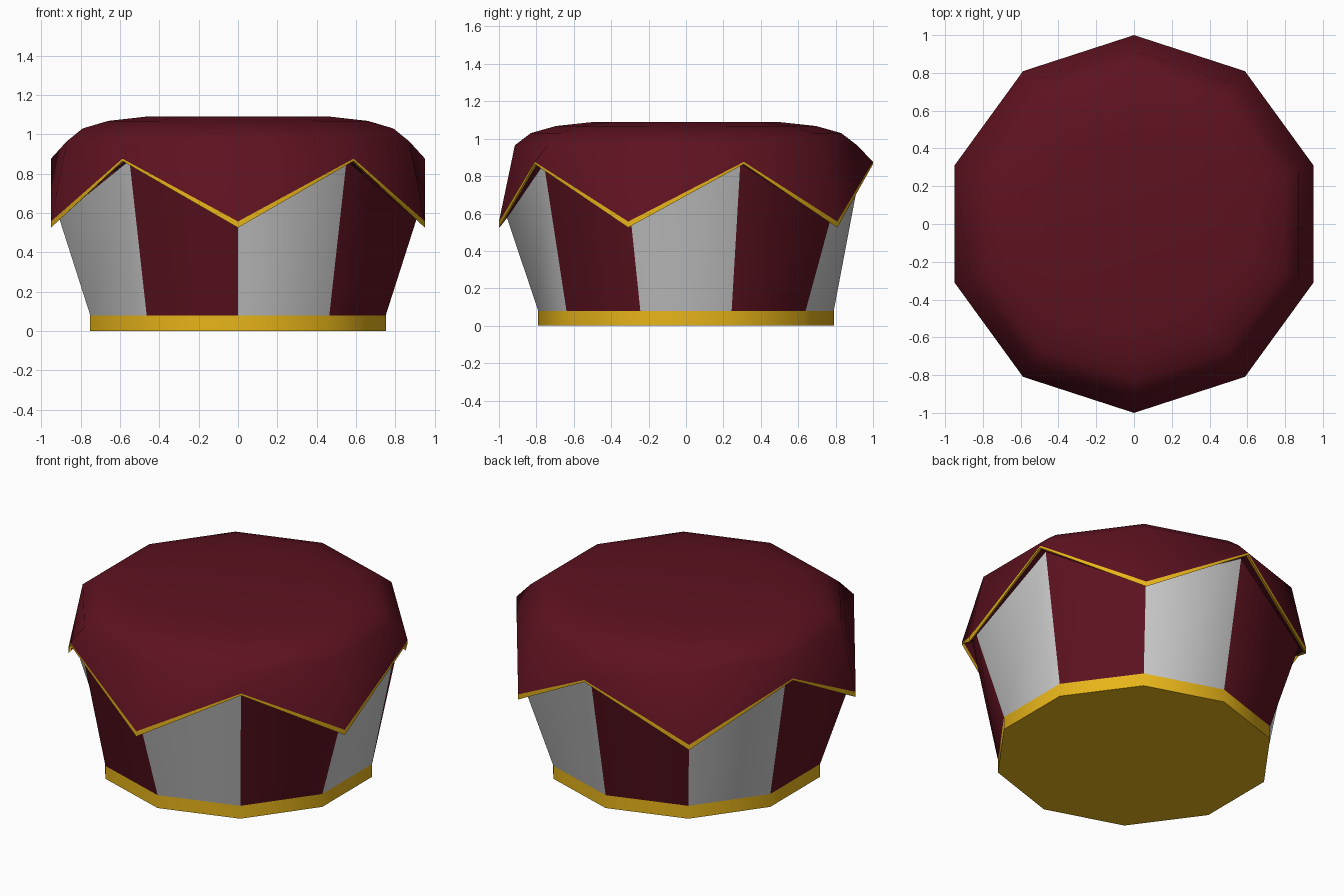
import bpy, bmesh
from math import radians, cos, sin

if "Cube" in bpy.data.objects:
    bpy.data.objects.remove(bpy.data.objects["Cube"])

SIDES = 10


def material(name, rgb):
    m = bpy.data.materials.new(name)
    m.diffuse_color = (*rgb, 1)
    m.use_nodes = True
    m.node_tree.nodes["Principled BSDF"].inputs["Base Color"].default_value = m.diffuse_color
    return m


RED = material("dark_red", (0.11, 0.006, 0.014))
GOLD = material("gold", (0.80, 0.46, 0.01))
GREY = material("light_grey", (0.55, 0.55, 0.55))


def ringed(name, rings, mats, cap_bottom=False, cap_top=False, stripes=False):
    """Skin ten-sided rings; each ring is (r, z) for even corners, (r, z) for odd ones."""
    bm = bmesh.new()
    loops = []
    for ring in rings:
        loop = []
        for k in range(SIDES):
            r, z = ring[k % 2]
            a = radians(-90 + 36 * k)
            loop.append(bm.verts.new((r * cos(a), r * sin(a), z)))
        loops.append(loop)
    for lo, hi in zip(loops, loops[1:]):
        for k in range(SIDES):
            n = (k + 1) % SIDES
            f = bm.faces.new((lo[k], lo[n], hi[n], hi[k]))
            f.material_index = k % 2 if stripes else 0
    if cap_bottom:
        bm.faces.new(loops[0][::-1])
    if cap_top:
        bm.faces.new(loops[-1])
    me = bpy.data.meshes.new(name)
    bm.to_mesh(me)
    bm.free()
    for m in mats:
        me.materials.append(m)
    ob = bpy.data.objects.new(name, me)
    bpy.context.collection.objects.link(ob)
    bpy.ops.object.select_all(action='DESELECT')
    ob.select_set(True)
    bpy.context.view_layer.objects.active = ob
    bpy.ops.object.shade_smooth_by_angle(angle=radians(60))
    return ob


def even(r, z):
    return ((r, z), (r, z))


# Gold base band
ringed("base_band", [even(0.79, 0), even(0.79, 0.08)], [GOLD],
       cap_bottom=True, cap_top=True)

# Flared striped cup with a zigzag top
ringed("striped_cup", [even(0.79, 0.08), ((0.96, 0.585), (0.94, 0.872))],
       [GREY, RED], stripes=True)

# Gold zigzag trim: thicker at the low points
low, high = (1.0, 0.525), (1.0, 0.864)
rim = ((1.0, 0.557), (1.0, 0.876))
ringed("zigzag_trim", [((0.985, 0.54), (0.985, 0.864)), (low, high), rim], [GOLD])

# Underside of the overhanging cover
ringed("cover_underside", [((0.957, 0.577), (0.935, 0.868)),
                           ((0.985, 0.54), (0.985, 0.864))], [RED])

# Domed cover draped over the top
ringed("domed_cover", [rim, even(0.915, 0.965), even(0.83, 1.03),
                       even(0.695, 1.068), even(0.49, 1.09)], [RED], cap_top=True)
